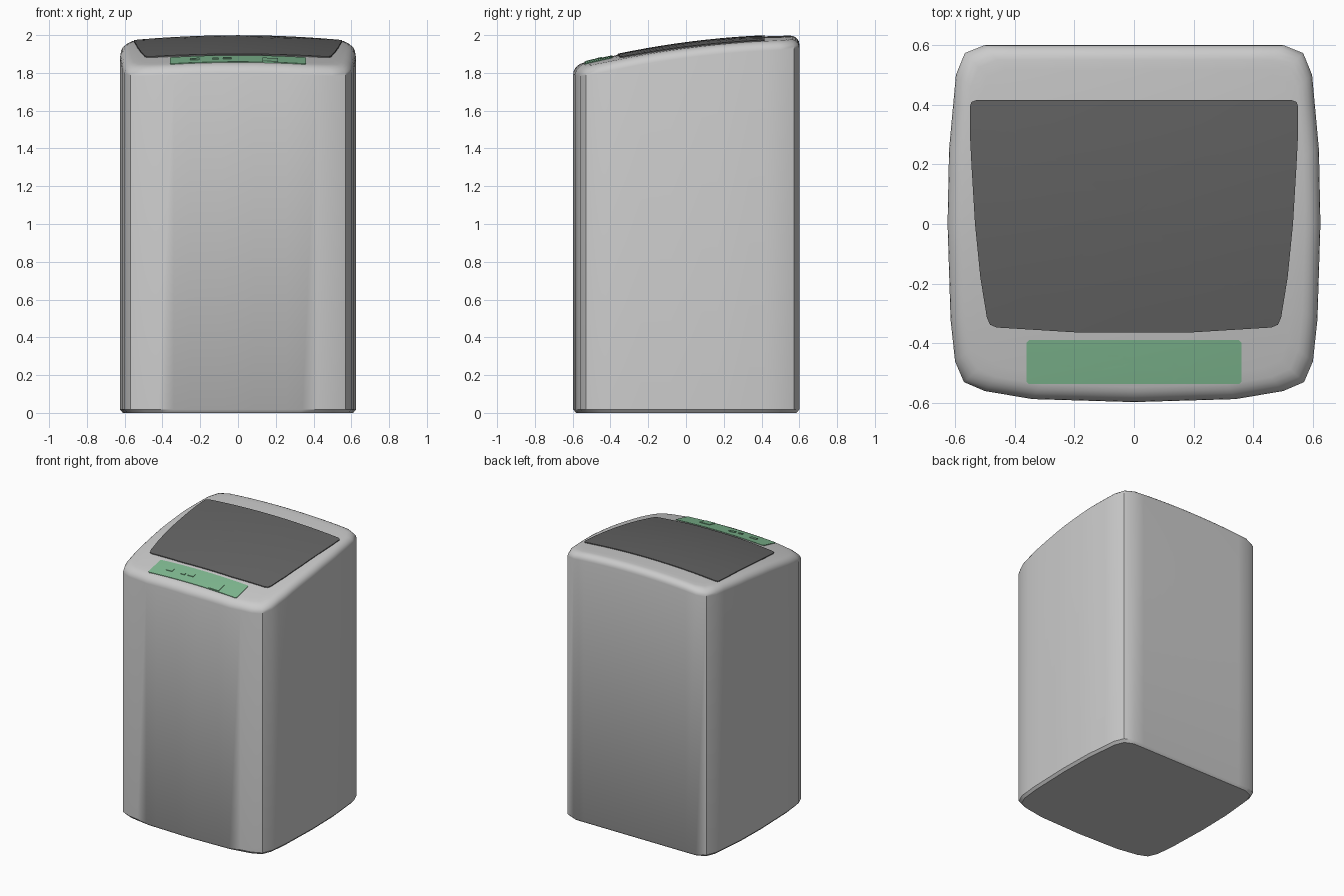
import bpy, bmesh, math

if "Cube" in bpy.data.objects:
    bpy.data.objects.remove(bpy.data.objects["Cube"])


def height(x, y):
    # crowned, forward-sloping top surface
    return 1.957 + 0.132 * y - 0.107 * y * y - 0.083 * x * x


def mirrored(half):
    # half outline runs from front centre to back centre on +x
    return half + [(-x, y) for x, y in reversed(half) if x > 0]


def subdivided(pts, step=0.09):
    out = []
    for i, (x, y) in enumerate(pts):
        u, v = pts[(i + 1) % len(pts)]
        n = max(1, math.ceil(math.hypot(u - x, v - y) / step))
        out += [(x + (u - x) * k / n, y + (v - y) * k / n) for k in range(n)]
    return out


def skin(name, rings, colour=None, tip=None):
    bm = bmesh.new()
    loops = [[bm.verts.new(p) for p in r] for r in rings]
    n = len(rings[0])
    for a, b in zip(loops, loops[1:]):
        for i in range(n):
            j = (i + 1) % n
            bm.faces.new((a[i], a[j], b[j], b[i]))
    bm.faces.new(loops[0][::-1])
    t = bm.verts.new(tip)
    for i in range(n):
        bm.faces.new((loops[-1][i], loops[-1][(i + 1) % n], t))
    bmesh.ops.recalc_face_normals(bm, faces=bm.faces)
    me = bpy.data.meshes.new(name)
    bm.to_mesh(me)
    bm.free()
    ob = bpy.data.objects.new(name, me)
    bpy.context.collection.objects.link(ob)
    if colour:
        mat = bpy.data.materials.new(name + "_colour")
        mat.diffuse_color = (*colour, 1)
        mat.use_nodes = True
        mat.node_tree.nodes["Principled BSDF"].inputs["Base Color"].default_value = mat.diffuse_color
        me.materials.append(mat)
    bpy.ops.object.select_all(action='DESELECT')
    ob.select_set(True)
    bpy.context.view_layer.objects.active = ob
    bpy.ops.object.shade_smooth_by_angle(angle=math.radians(40))
    return ob


def surface_plate(name, pts, lift, colour, centre):
    # thin plate that follows the curved top
    pts = subdivided(pts)
    cx, cy = centre
    rings = [[(x, y, height(x, y) - 0.008) for x, y in pts]]
    for s in (1, 0.8, 0.6, 0.4, 0.2):
        ring = [(cx + (x - cx) * s, cy + (y - cy) * s) for x, y in pts]
        rings.append([(x, y, height(x, y) + lift) for x, y in ring])
    return skin(name, rings, colour, (cx, cy, height(cx, cy) + lift))


def rectangle(cx, cy, w, d, c):
    w, d = w / 2, d / 2
    corners = [(-w + c, -d), (w - c, -d), (w, -d + c), (w, d - c),
               (w - c, d), (-w + c, d), (-w, d - c), (-w, -d + c)]
    return [(cx + x, cy + y) for x, y in corners]


# Cabinet: walls, rounded rim and crowned top
outline = subdivided(mirrored([
    (0, -0.597), (0.34, -0.587), (0.5, -0.56), (0.57, -0.53), (0.6, -0.46),
    (0.615, -0.32), (0.625, 0), (0.62, 0.25), (0.597, 0.5), (0.567, 0.573),
    (0.5, 0.6), (0, 0.6)]))


def inset(d):
    return [(x * (1 - d / 0.61), y * (1 - d / 0.6)) for x, y in outline]


rings = [[(x, y, 0) for x, y in inset(0.015)],
         [(x, y, 0.018) for x, y in outline]]
for k in range(6):
    a = math.pi / 2 * k / 5
    drop = 0.045 * (1 - math.sin(a))
    rings.append([(x, y, height(x, y) - drop)
                  for x, y in inset(0.05 * (1 - math.cos(a)))])
for s in (0.86, 0.7, 0.55, 0.4, 0.25, 0.12):
    rings.append([(x * s, y * s, height(x * s, y * s)) for x, y in outline])
skin("cabinet", rings, None, (0, 0, height(0, 0)))

# Dark lid
lid = mirrored([
    (0, -0.363), (0.2, -0.363), (0.46, -0.347), (0.482, -0.338), (0.493, -0.315),
    (0.515, -0.18), (0.533, 0), (0.545, 0.2), (0.55, 0.3), (0.55, 0.395),
    (0.545, 0.409), (0.53, 0.415), (0, 0.415)])
surface_plate("lid", lid, 0.006, (0.13, 0.13, 0.13), (0, 0.03))

# Control panel and buttons
green = (0.22, 0.5, 0.29)
surface_plate("control_panel", rectangle(0, -0.463, 0.72, 0.147, 0.008),
              0.004, green, (0, -0.463))
for i, (x, y, w, d) in enumerate([
        (-0.23, -0.464, 0.05, 0.03), (-0.118, -0.469, 0.032, 0.02),
        (-0.057, -0.46, 0.045, 0.03), (0.171, -0.495, 0.083, 0.075)]):
    surface_plate(f"button_{i + 1}", rectangle(x, y, w, d, 0.001),
                  0.008, green, (x, y))
